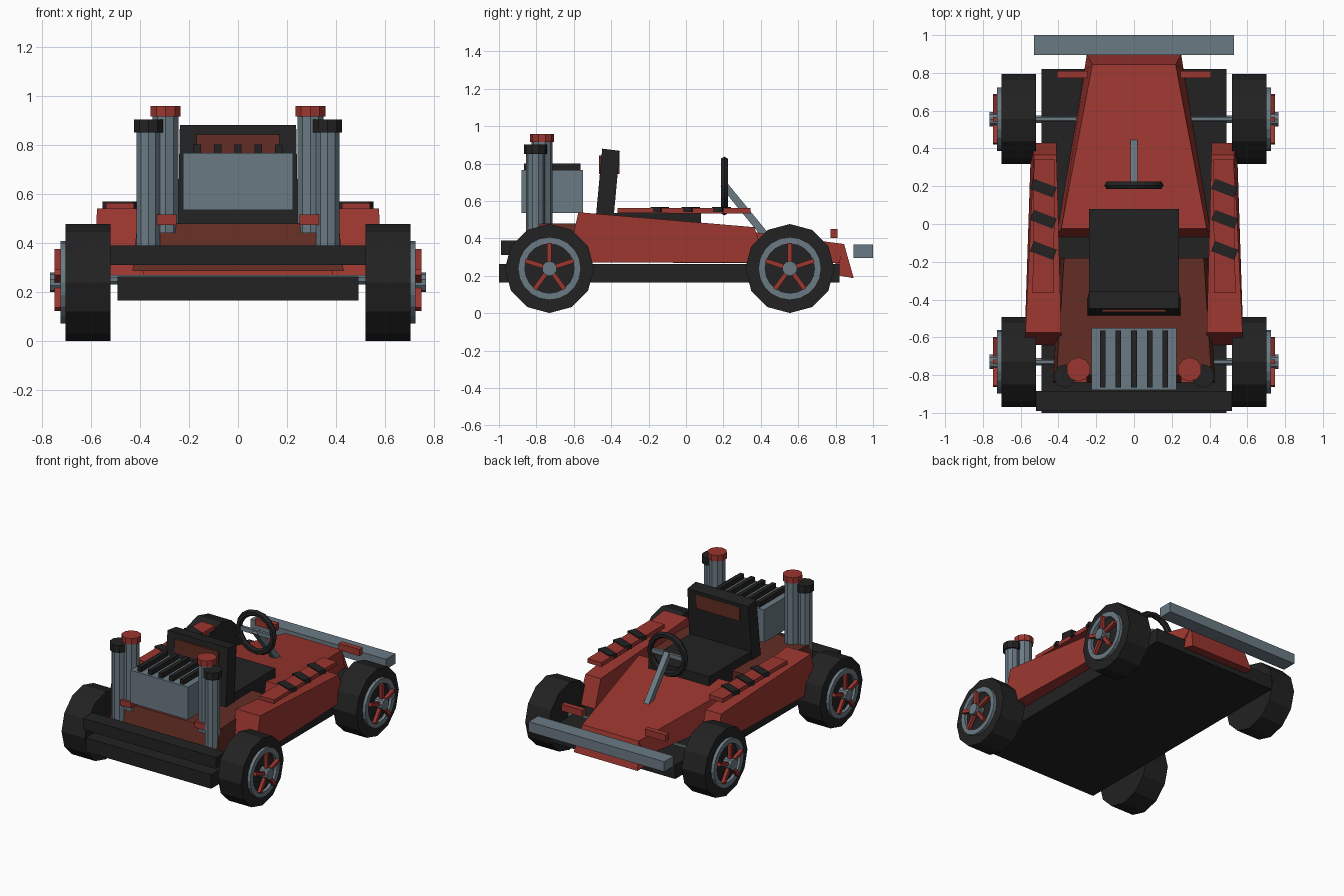
import bpy, bmesh, math
from mathutils import Vector, Matrix

if "Cube" in bpy.data.objects:
    bpy.data.objects.remove(bpy.data.objects["Cube"])


def material(name, r, g, b):
    m = bpy.data.materials.new(name)
    m.diffuse_color = (r, g, b, 1)
    m.use_nodes = True
    m.node_tree.nodes["Principled BSDF"].inputs["Base Color"].default_value = m.diffuse_color
    return m


RED = material("red paint", 0.33, 0.037, 0.029)
BROWN = material("dark rust", 0.125, 0.027, 0.018)
BLACK = material("black rubber", 0.016, 0.016, 0.016)
GREY = material("steel grey", 0.145, 0.195, 0.23)


def finish(name, bm, mat):
    bmesh.ops.recalc_face_normals(bm, faces=bm.faces)
    me = bpy.data.meshes.new(name)
    bm.to_mesh(me)
    bm.free()
    me.materials.append(mat)
    ob = bpy.data.objects.new(name, me)
    bpy.context.collection.objects.link(ob)
    return ob


def hexa(name, bottom, top, mat):
    """Six-sided block from four bottom and four top corners."""
    bm = bmesh.new()
    b = [bm.verts.new(p) for p in bottom]
    t = [bm.verts.new(p) for p in top]
    bm.faces.new(b)
    bm.faces.new(t)
    for i in range(4):
        j = (i + 1) % 4
        bm.faces.new((b[i], b[j], t[j], t[i]))
    return finish(name, bm, mat)


def box(name, x, y, z, mat, turn=0.0):
    bm = bmesh.new()
    size = (x[1] - x[0], y[1] - y[0], z[1] - z[0])
    mid = Vector(((x[0] + x[1]) / 2, (y[0] + y[1]) / 2, (z[0] + z[1]) / 2))
    m = Matrix.Translation(mid) @ Matrix.Rotation(turn, 4, 'Z') @ Matrix.Diagonal((*size, 1))
    bmesh.ops.create_cube(bm, size=1, matrix=m)
    return finish(name, bm, mat)


def rod(name, p, q, radius, sides, mat, twist=0.0):
    """Straight prism from p to q."""
    p, q = Vector(p), Vector(q)
    bm = bmesh.new()
    m = (Matrix.Translation((p + q) / 2) @ (q - p).to_track_quat('Z', 'Y').to_matrix().to_4x4()
         @ Matrix.Rotation(twist, 4, 'Z'))
    bmesh.ops.create_cone(bm, cap_ends=True, segments=sides, radius1=radius,
                          radius2=radius, depth=(q - p).length, matrix=m)
    return finish(name, bm, mat)


def ring(name, section, centre, axis, sides, mat):
    """Closed (radius, offset) section swept round the x or y axis."""
    bm = bmesh.new()
    loops = []
    for i in range(sides):
        a = 2 * math.pi * i / sides
        row = []
        for r, o in section:
            c, s = r * math.cos(a), r * math.sin(a)
            row.append(bm.verts.new(Vector(centre) + Vector((o, c, s) if axis == 'x' else (c, o, s))))
        loops.append(row)
    n = len(section)
    for i in range(sides):
        u, v = loops[i], loops[(i + 1) % sides]
        for k in range(n):
            bm.faces.new((u[k], u[(k + 1) % n], v[(k + 1) % n], v[k]))
    return finish(name, bm, mat)


# Chassis and bumpers
box("chassis", (-.49, .49), (-1, .82), (.165, .264), BLACK)
box("engine_end_bumper", (-.52, .52), (-.99, -.885), (.31, .39), BLACK)
box("nose_bumper", (-.53, .53), (.895, 1), (.295, .367), GREY)

# Nose hood, with a short sloped tip
hexa("hood",
     [(-.41, -.07, .268), (.41, -.07, .268), (.26, .82, .268), (-.26, .82, .268)],
     [(-.385, -.025, .485), (.385, -.025, .485), (.22, .845, .37), (-.22, .845, .37)], RED)
hexa("nose_tip",
     [(-.265, .80, .205), (.265, .80, .205), (.25, .897, .187), (-.25, .897, .187)],
     [(-.23, .80, .372), (.23, .80, .372), (.22, .845, .37), (-.22, .845, .37)], RED)

# Engine deck
hexa("engine_deck",
     [(-.43, -.84, .285), (.43, -.84, .285), (.39, -.18, .285), (-.39, -.18, .285)],
     [(-.41, -.80, .48), (.41, -.80, .48), (.37, -.18, .48), (-.37, -.18, .48)], BROWN)

# Engine block with cooling slats
box("engine_block", (-.225, .225), (-.88, -.55), (.535, .766), GREY)
for i in range(5):
    x = (i - 2) * .083
    box("cooling_slat", (x - .015, x + .015), (-.865, -.565), (.76, .80), BLACK)

# Seat
box("seat_cushion", (-.237, .237), (-.46, .08), (.40, .537), BLACK)
hexa("seat_back",
     [(-.245, -.485, .48), (.245, -.485, .48), (.245, -.39, .48), (-.245, -.39, .48)],
     [(-.237, -.448, .88), (.237, -.448, .88), (.237, -.354, .868), (-.237, -.354, .868)], BLACK)
box("headrest_panel", (-.17, .17), (-.465, -.355), (.745, .842), BROWN)

# Steering wheel and column
tube = [(.135 + .022 * math.cos(a), .022 * math.sin(a))
        for a in (math.pi / 3 * k for k in range(6))]
ring("steering_wheel", tube, (0, .205, .68), 'y', 16, BLACK)
box("steering_crossbar", (-.125, .125), (.195, .215), (.665, .695), GREY)
rod("steering_column", (0, .20, .69), (0, .45, .385), .028, 4, GREY, math.pi / 4)

for s in (-1, 1):
    # Side pod with top plate and slanted straps
    hexa("side_pod",
         [(s * .385, -.64, .27), (s * .58, -.64, .27), (s * .545, .43, .27), (s * .41, .43, .27)],
         [(s * .385, -.575, .54), (s * .575, -.575, .54), (s * .53, .365, .46), (s * .41, .365, .46)], RED)
    hexa("pod_plate",
         [(s * .424, -.365, .536), (s * .537, -.365, .536), (s * .53, .345, .532), (s * .42, .345, .532)],
         [(s * .424, -.365, .562), (s * .537, -.365, .562), (s * .53, .345, .562), (s * .42, .345, .562)], RED)
    for y in (-.14, .025, .19):
        box("pod_strap", (s * .48 - .065, s * .48 + .065), (y - .029, y + .029),
            (.54, .569), BLACK, math.radians(-21))

    # Exhaust stacks
    rod("inner_stack", (s * .295, -.77, .44), (s * .295, -.77, .92), .056, 10, GREY)
    rod("inner_stack_cap", (s * .295, -.77, .915), (s * .295, -.77, .957), .064, 10, RED)
    rod("outer_stack", (s * .365, -.805, .35), (s * .365, -.805, .86), .05, 10, GREY)
    rod("outer_stack_cap", (s * .365, -.805, .85), (s * .365, -.805, .902), .062, 10, BLACK)
    xs = sorted((s * .25, s * .33))
    box("stack_bracket", xs, (-.84, -.75), (.473, .515), RED)

    # Nose marker lamps
    box("nose_marker", sorted((s * .245, s * .408)), (.773, .81), (.403, .45), RED)

    # Wheels
    for y in (-.73, .555):
        z = .239
        ang = math.pi / 12 * 0
        rod("tyre", (s * .52, y, z), (s * .702, y, z), .238, 12, BLACK, ang)
        ring("rim", [(.132, .695 * s), (.168, .695 * s), (.168, .724 * s), (.132, .724 * s)],
             (0, y, z), 'x', 20, GREY)
        rod("hub", (s * .69, y, z), (s * .765, y, z), .04, 10, GREY)
        for k in range(5):
            a = math.pi / 2 + k * math.tau / 5
            d = Vector((0, math.cos(a), math.sin(a)))
            c = Vector((s * .735, y, z))
            rod("spoke", c + d * .03, c + d * .136, .017, 4, RED, math.pi / 4)

# Axles
for y in (-.73, .555):
    rod("axle", (-.54, y, .25), (.54, y, .25), .021, 8, GREY, math.pi / 8)
